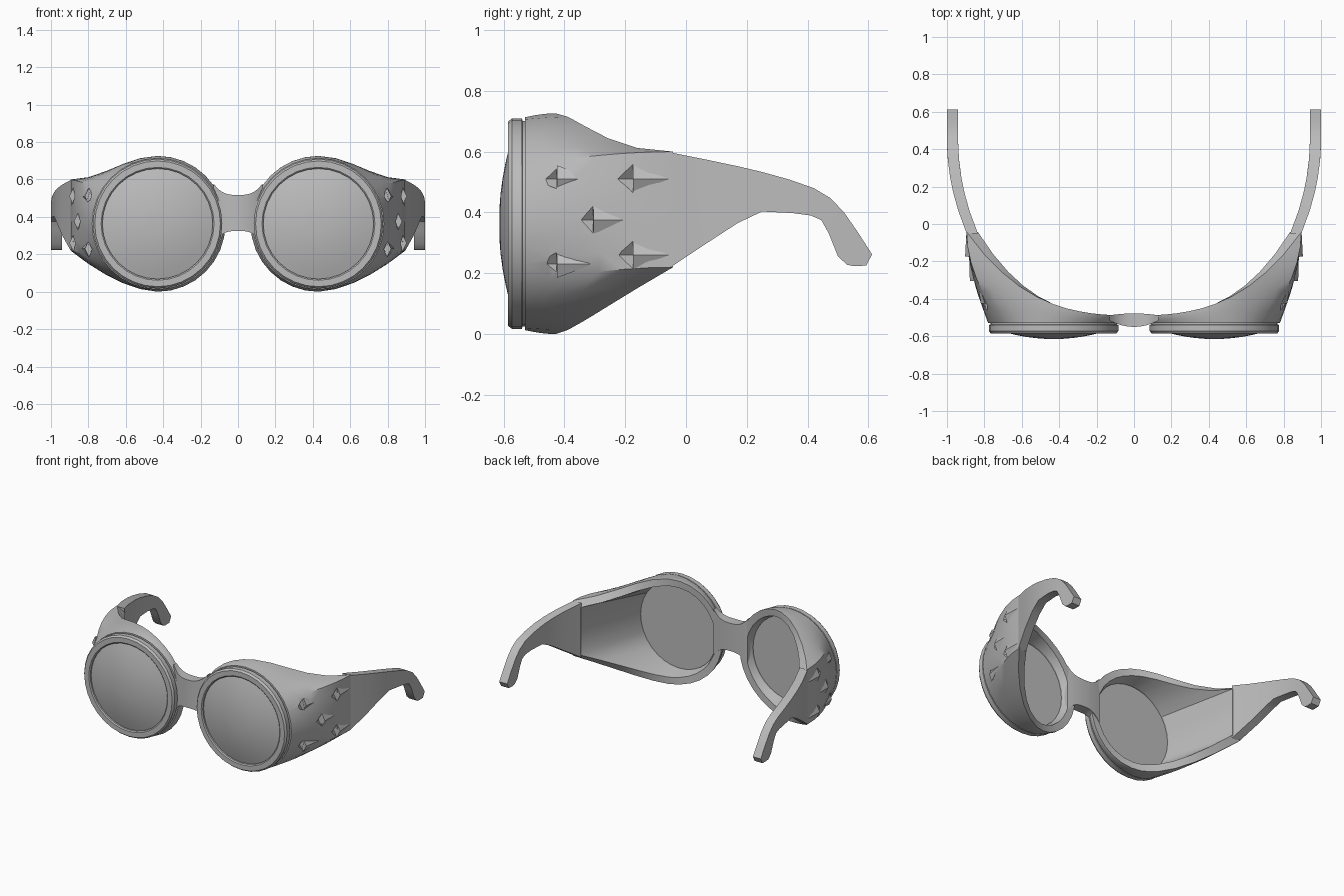
import bpy
import bmesh
from math import sin, cos, pi, radians

if "Cube" in bpy.data.objects:
    bpy.data.objects.remove(bpy.data.objects["Cube"])

grey = bpy.data.materials.new("plain grey")
grey.use_nodes = True
grey.diffuse_color = (0.5, 0.5, 0.5, 1)
grey.node_tree.nodes["Principled BSDF"].inputs["Base Color"].default_value = (0.5, 0.5, 0.5, 1)

CX, CZ = 0.43, 0.363      # lens centre
SEGMENTS = 32
FRONT = -0.53             # plane where cup meets ring


def loft(name, sections, side=1, cyclic=False):
    """Skin equal-length closed sections; cap the ends unless cyclic."""
    bm = bmesh.new()
    rings = [[bm.verts.new((side * x, y, z)) for x, y, z in s] for s in sections]
    n = len(rings[0])
    for i in range(len(rings) if cyclic else len(rings) - 1):
        a, b = rings[i], rings[(i + 1) % len(rings)]
        for j in range(n):
            k = (j + 1) % n
            bm.faces.new((a[j], a[k], b[k], b[j]))
    if not cyclic:
        bm.faces.new(rings[0])
        bm.faces.new(rings[-1])
    bmesh.ops.remove_doubles(bm, verts=bm.verts, dist=1e-5)
    bmesh.ops.recalc_face_normals(bm, faces=bm.faces)
    mesh = bpy.data.meshes.new(name)
    bm.to_mesh(mesh)
    bm.free()
    mesh.materials.append(grey)
    obj = bpy.data.objects.new(name, mesh)
    bpy.context.collection.objects.link(obj)
    return obj


def activate(obj):
    bpy.ops.object.select_all(action='DESELECT')
    obj.select_set(True)
    bpy.context.view_layer.objects.active = obj


def smooth(obj, angle=35):
    activate(obj)
    bpy.ops.object.shade_smooth_by_angle(angle=radians(angle))


def circle(r, y):
    steps = [2 * pi * i / SEGMENTS for i in range(SEGMENTS)]
    return [(CX + r * cos(t), y, CZ + r * sin(t)) for t in steps]


def mix(a, b, f):
    return a + (b - a) * f


def back_outline(deg):
    """Rear edge of a cup: round by the nose, drawn out to an upright edge at the temple."""
    corner = 33.75
    low, high, edge = 0.22, 0.6, 0.895
    if abs(deg) >= 90:
        return CX + 0.363 * cos(radians(deg)), CZ + 0.363 * sin(radians(deg))
    if abs(deg) <= corner:
        return edge, mix(low, high, (deg + corner) / (2 * corner))
    w = (90 - abs(deg)) / (90 - corner)
    x = mix(CX, edge, w)
    if deg > 0:
        return x, high + 0.126 * (1 + cos(pi * w)) / 2
    return x, low * w ** 1.7


def cup_section(deg):
    """Closed wall section at one angle: outer skin, rear rim, inner skin."""
    c, s = cos(radians(deg)), sin(radians(deg))
    bx, bz = back_outline(deg)
    ix, iz = mix(CX, bx, 0.87), mix(CZ, bz, 0.87)
    rear = -0.49 + 0.77 * ix ** 3
    pts = []
    for k in range(7):
        f = k / 6
        g = sin(f * pi / 2)
        pts.append((mix(CX + 0.35 * c, bx, g), mix(FRONT, rear, f), mix(CZ + 0.35 * s, bz, g)))
    pts.append((ix, rear, iz))
    pts.append((CX + 0.295 * c, FRONT, CZ + 0.295 * s))
    return pts


def diamond(x, y, z, w, h):
    return [(x - w, y, z), (x, y, z + h), (x + w, y, z), (x, y, z - h)]


# vent positions on the outer cup wall (x, y, z)
VENTS = [(0.797, -0.425, 0.51), (0.881, -0.175, 0.51), (0.856, -0.305, 0.375),
         (0.797, -0.425, 0.23), (0.88, -0.175, 0.26)]

# temple stations: upper (y, z), lower (y, z)
TEMPLE = [((-0.05, 0.597), (-0.05, 0.22)), ((0.07, 0.573), (0.07, 0.3)),
          ((0.17, 0.552), (0.17, 0.365)), ((0.25, 0.533), (0.25, 0.403)),
          ((0.34, 0.508), (0.35, 0.398)), ((0.42, 0.48), (0.41, 0.39)),
          ((0.475, 0.447), (0.445, 0.375)), ((0.52, 0.4), (0.47, 0.33)),
          ((0.565, 0.335), (0.5, 0.255)), ((0.612, 0.262), (0.53, 0.228)),
          ((0.592, 0.225), (0.55, 0.224))]


def temple_x(y):
    return 1.0 - 0.42 * max(0, 0.45 - y) ** 2


for side, label in ((1, "left"), (-1, "right")):
    # flared side-shield cup
    sections = [cup_section((i * 360 / SEGMENTS + 180) % 360 - 180) for i in range(SEGMENTS)]
    cup = loft(label + "_cup", sections, side, cyclic=True)

    # scooped vents with small raised hoods behind them
    for n, (x, y, z) in enumerate(VENTS):
        cutter = loft("vent_cutter", [diamond(x, y, z, 0.03, 0.048),
                                      [(x - 0.008, y - 0.05, z)] * 4], side)
        cutter.hide_render = True
        mod = cup.modifiers.new("vent", 'BOOLEAN')
        mod.operation = 'DIFFERENCE'
        mod.solver = 'EXACT'
        mod.object = cutter
        activate(cup)
        bpy.ops.object.modifier_apply(modifier=mod.name)
        bpy.data.objects.remove(cutter)
        rise = 0.3 * (0.9 - x) + 0.01
        loft(f"{label}_vent_hood_{n + 1}", [diamond(x, y + 0.001, z, 0.022, 0.045),
                                            [(x + rise, y + 0.12, z)] * 4], side)
    smooth(cup)

    # lens ring with bevelled edge and a groove against the cup
    profile = [(0.295, FRONT), (0.338, FRONT), (0.338, -0.537), (0.346, -0.54),
               (0.346, -0.572), (0.336, -0.585), (0.302, -0.585), (0.295, -0.579)]
    smooth(loft(label + "_lens_ring", [circle(r, y) for r, y in profile], side, cyclic=True))

    # domed lens
    dome = [circle(0.296, -0.54)]
    for r in (0.296, 0.25, 0.2, 0.15, 0.1, 0.05):
        dome.append(circle(r, -0.615 + 0.047 * (r / 0.296) ** 2))
    smooth(loft(label + "_lens", dome, side))

    # temple arm with hooked ear end
    arm = []
    for (ty, tz), (by, bz) in TEMPLE:
        tx, bx = temple_x(ty), temple_x(by)
        arm.append([(tx, ty, tz), (tx - 0.06, ty, tz), (bx - 0.06, by, bz), (bx, by, bz)])
    smooth(loft(label + "_temple", arm, side), 30)

# nose bridge, flaring into both cups
bridge = []
for i in range(-6, 7):
    x = 0.13 * i / 6
    top, bottom = 0.517 + 27 * abs(x) ** 3, 0.325 - 30 * abs(x) ** 3
    front, back = -0.55 + 2.0 * x * x, -0.478 - 0.6 * x * x
    bridge.append([(x, front, bottom), (x, front, top), (x, back, top), (x, back, bottom)])
smooth(loft("nose_bridge", bridge))
